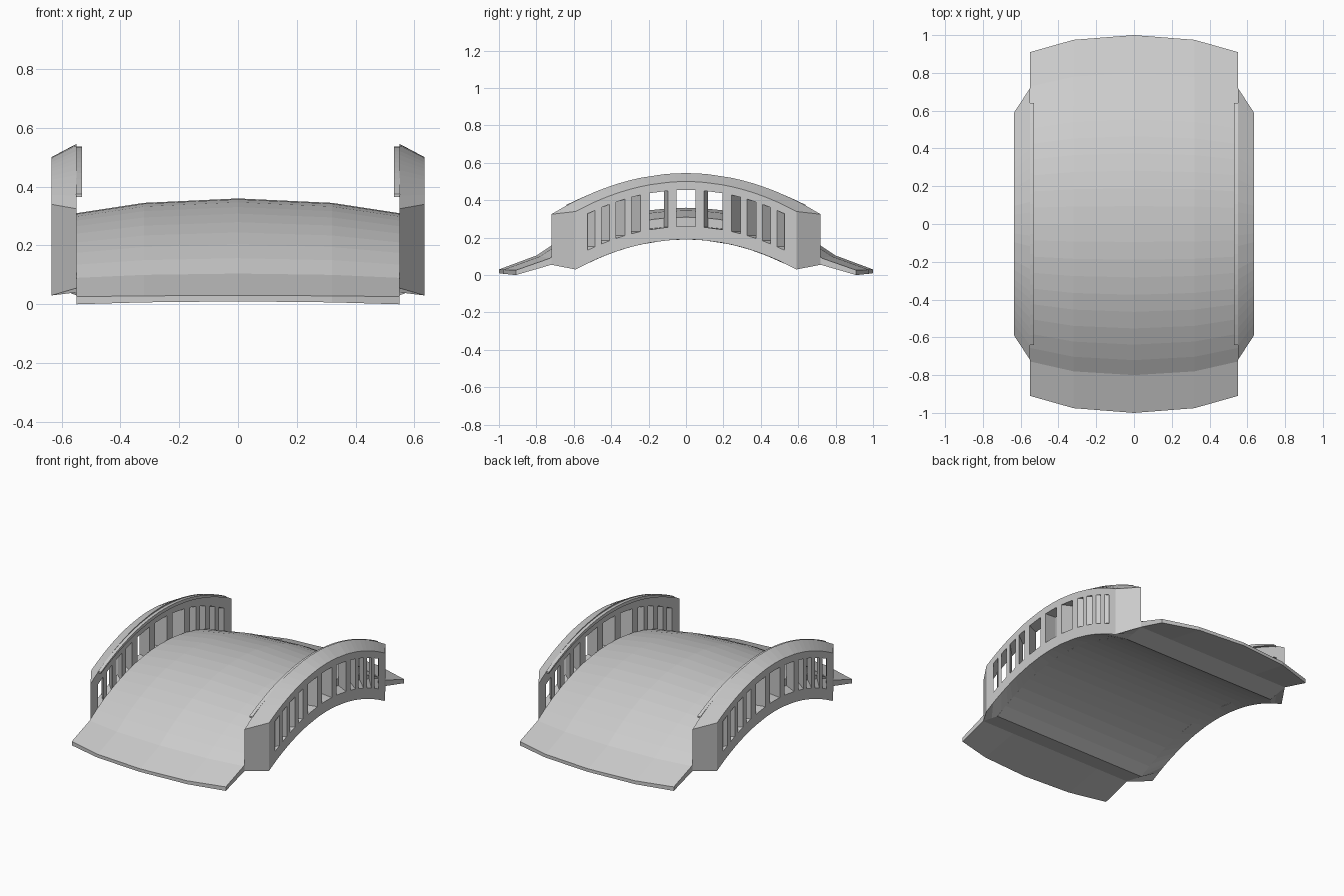
import bpy, bmesh, math

if "Cube" in bpy.data.objects:
    bpy.data.objects.remove(bpy.data.objects["Cube"])

stone = bpy.data.materials.new("pale_grey_stone")
stone.diffuse_color = (0.6, 0.6, 0.6, 1)
stone.use_nodes = True
stone.node_tree.nodes["Principled BSDF"].inputs["Base Color"].default_value = stone.diffuse_color


def make(name, verts, faces, mirror=False):
    me = bpy.data.meshes.new(name)
    me.from_pydata(verts, [], faces)
    bm = bmesh.new()
    bm.from_mesh(me)
    bmesh.ops.recalc_face_normals(bm, faces=bm.faces)
    bm.to_mesh(me)
    bm.free()
    me.materials.append(stone)
    ob = bpy.data.objects.new(name, me)
    bpy.context.collection.objects.link(ob)
    if mirror:
        ob.modifiers.new("mirror", 'MIRROR')
    return ob


def loft(name, rings, mirror=False):
    """Join equal closed rings of points and cap both ends."""
    n = len(rings[0])
    verts = [p for r in rings for p in r]
    faces = [list(range(n)), [(len(rings) - 1) * n + i for i in range(n)]]
    for k in range(len(rings) - 1):
        for i in range(n):
            j = (i + 1) % n
            faces.append((k * n + i, k * n + j, k * n + n + j, k * n + n + i))
    make(name, verts, faces, mirror)


def arch(y):
    """Underside of the bridge: arch, then a small rise behind the foot."""
    a = abs(y)
    if a <= 0.59:
        return 0.19 - 0.16 * (a / 0.59) ** 2
    return 0.03 + 0.025 * (a - 0.59) / 0.13


# Deck: cambered walking surface with a ramp at each end
R, N = 1.38, 18
A = math.asin(0.8 / R)
top = [(-1, 0.03)]
for i in range(N + 1):
    t = -A + 2 * A * i / N
    top.append((R * math.sin(t), 0.36 - R + R * math.cos(t)))
top.append((1, 0.03))
under = [0.72] + [0.59 - 1.18 * i / 16 for i in range(17)] + [-0.72]
rings = []
for x, sy, sz in ((-0.55, 0.91, 0.86), (-0.32, 0.975, 0.958), (0, 1, 1),
                  (0.32, 0.975, 0.958), (0.55, 0.91, 0.86)):
    zlow = 0.01 * (1 - (x / 0.55) ** 2)
    ring = [(x, y * sy, z * sz) for y, z in top]
    ring.append((x, sy, zlow))
    ring += [(x, y, arch(y)) for y in under]
    ring.append((x, -sy, zlow))
    rings.append(ring)
loft("bridge_deck", rings)

# Parapet: splayed wall, wider on its inner side, pierced by upright slots
slots = [(0.096, 0.195), (0.242, 0.292), (0.325, 0.374), (0.408, 0.453), (0.486, 0.527)]
slots = [(-b, -a) for a, b in reversed(slots)] + [(-0.05, 0), (0, 0.05)] + slots
stations = sorted({-0.59, 0.59} | {v for s in slots for v in s})
SPLAY = 0.72 / 0.59
verts, faces = [], []
for y in stations:
    yi = y * SPLAY
    drop = 0.16 * (y / 0.59) ** 2
    t_in = 0.545 - 0.22 * (yi / 0.72) ** 2
    for z in (arch(y), 0.26 - drop, 0.455 - drop, 0.5 - drop):
        verts.append((0.635, y, z))
    for z in (arch(yi), 0.26 - drop, t_in - 0.078, t_in):
        verts.append((0.55, yi, z))
prev_open = False
for k in range(len(stations) - 1):
    a, b = 8 * k, 8 * k + 8
    is_open = (stations[k], stations[k + 1]) in slots
    for r in range(3):
        if r == 1 and is_open:
            continue
        for s in (0, 4):
            faces.append((a + s + r, b + s + r, b + s + r + 1, a + s + r + 1))
    for r in (0, 3) + ((1, 2) if is_open else ()):
        faces.append((a + r, b + r, b + r + 4, a + r + 4))
    if is_open != prev_open:
        faces.append((a + 1, a + 2, a + 6, a + 5))
    prev_open = is_open
for a in (0, 8 * (len(stations) - 1)):
    for r in range(3):
        faces.append((a + r, a + r + 1, a + r + 5, a + r + 4))
make("parapet_walls", verts, faces, True)

# Thin handrail lip along the inner face of each parapet
rings = []
for i in range(25):
    y = -0.64 + 1.28 * i / 24
    q = (y / 0.64) ** 2
    hi, lo = 0.537 - 0.162 * q, 0.515 - 0.15 * q
    rings.append([(0.53, y, lo), (0.551, y, lo), (0.551, y, hi), (0.53, y, hi)])
loft("handrail_lips", rings, True)
